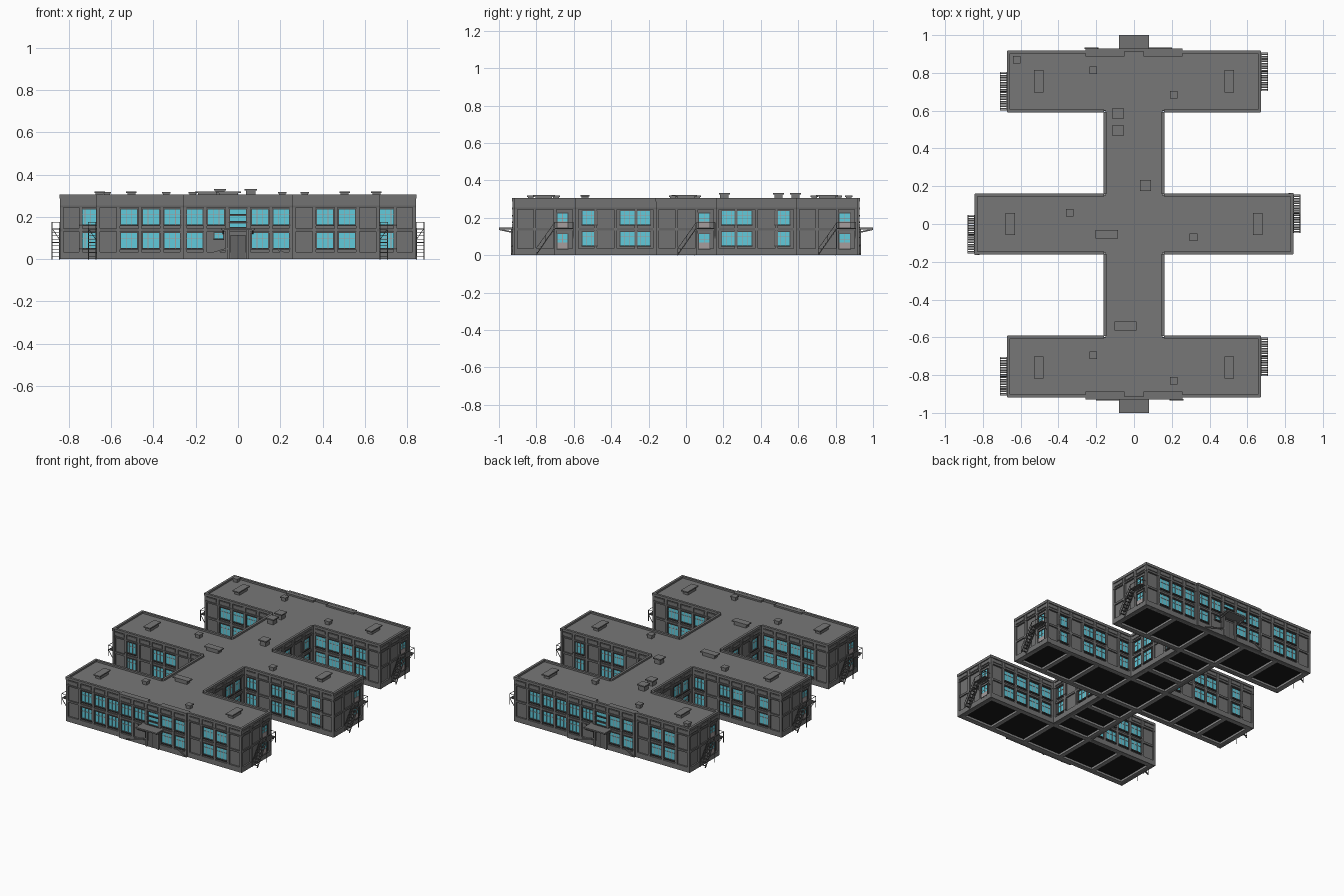
import bpy, bmesh
from mathutils import Matrix, Vector

cube = bpy.data.objects.get("Cube")
if cube:
    bpy.data.objects.remove(cube)


def material(name, rgb):
    m = bpy.data.materials.new(name)
    m.use_nodes = True
    m.diffuse_color = (*rgb, 1)
    bsdf = next(n for n in m.node_tree.nodes if n.type == 'BSDF_PRINCIPLED')
    bsdf.inputs["Base Color"].default_value = (*rgb, 1)
    bsdf.inputs["Roughness"].default_value = 0.9
    return m


wall = material("wall grey", (0.17, 0.17, 0.17))
roof = material("roof grey", (0.185, 0.185, 0.185))
trim = material("trim grey", (0.13, 0.13, 0.13))
dark = material("dark surround", (0.07, 0.07, 0.07))
glass = material("teal glass", (0.12, 0.6, 0.72))
frame = material("pale frame", (0.38, 0.34, 0.34))
black = material("underside black", (0.01, 0.01, 0.01))
beam = material("beam grey", (0.26, 0.26, 0.26))

# Each part gathers its boxes in one mesh
PARTS = {"walls": wall, "pilasters": wall, "plinth": wall, "string_courses": trim,
         "parapet": wall, "parapet_panels": wall, "window_surrounds": dark,
         "window_glass": glass, "window_mullions": frame, "door_panels": frame,
         "roof_deck": roof, "roof_vents": roof, "floor_underside": black,
         "floor_beams": beam, "canopies": wall, "entrance_ramps": wall,
         "entrance_doors": trim, "fire_stairs": trim}
meshes = {name: bmesh.new() for name in PARTS}
WORLD = Matrix.Identity(4)


def box(part, a, b, m=WORLD):
    a, b = Vector(a), Vector(b)
    scale = Matrix.Diagonal((*(b - a), 1))
    bmesh.ops.create_cube(meshes[part], size=1,
                          matrix=m @ Matrix.Translation((a + b) / 2) @ scale)


def bar(part, p, q, t, m=WORLD):
    p, q = Vector(p), Vector(q)
    d = q - p
    turn = d.to_track_quat('Z', 'Y').to_matrix().to_4x4()
    bmesh.ops.create_cube(meshes[part], size=1, matrix=m @ Matrix.Translation((p + q) / 2)
                          @ turn @ Matrix.Diagonal((t, t, d.length, 1)))


def face_frame(x, y, u, n, spin):
    """Local axes: along the wall, outward, up."""
    m = Matrix(((u[0], n[0], 0, x), (u[1], n[1], 0, y), (0, 0, 1, 0), (0, 0, 0, 1)))
    return spin @ m


def window(m, c, z0, z1, w=0.08, mullions=2, door=False):
    a, b = c - w / 2, c + w / 2
    box("window_glass", (a, -0.012, z0), (b, -0.008, z1), m)
    for u in (a, b):
        box("window_surrounds", (u - 0.002, -0.012, z0), (u + 0.002, -0.004, z1), m)
    box("window_surrounds", (a - 0.003, -0.012, z0 - 0.007), (b + 0.003, 0.001, z0), m)
    box("window_surrounds", (a - 0.003, -0.012, z1), (b + 0.003, -0.003, z1 + 0.004), m)
    for i in range(mullions):
        u = a + w * (i + 1) / (mullions + 1)
        box("window_mullions", (u - 0.0015, -0.01, z0), (u + 0.0015, -0.006, z1), m)
    if mullions:
        z = z0 + (z1 - z0) * 0.66
        box("window_mullions", (a, -0.01, z - 0.0012), (b, -0.006, z + 0.0012), m)
    if door:
        box("door_panels", (a, -0.01, z0), (b, -0.006, z0 + (z1 - z0) * 0.42), m)


def facade(m, length, bays, windows=(), doors=(), small=()):
    """Openings are given in bays from the start of the wall."""
    step = length / bays
    box("plinth", (0, -0.025, 0), (length, 0, 0.035), m)
    box("string_courses", (0, -0.012, 0.132), (length, -0.002, 0.146), m)
    box("string_courses", (0, -0.012, 0.244), (length, 0.001, 0.254), m)
    box("parapet", (0, -0.012, 0.254), (length, -0.005, 0.288), m)
    box("parapet", (0, -0.014, 0.288), (length, 0.002, 0.305), m)
    for i in range(bays + 1):
        u = min(max(i * step, 0.008), length - 0.008)
        box("pilasters", (u - 0.008, -0.012, 0.03), (u + 0.008, 0, 0.288), m)
    for i in range(bays):
        c = (i + 0.5) * step
        box("parapet_panels", (c - step * 0.36, -0.01, 0.262),
            (c + step * 0.36, 0, 0.282), m)
    for lower, z0, z1 in ((True, 0.052, 0.124), (False, 0.165, 0.235)):
        for i in windows:
            c = (i + 0.5) * step
            if lower and i in small:
                window(m, c + 0.012, 0.098, z1, 0.045, 1)
            else:
                window(m, c, z0, z1)
        for i in doors:
            window(m, (i + 0.5) * step, z0 - 0.017, z1 - 0.012, 0.06, 1, True)


def fire_stair(m, start):
    top, mid, end = 0.145, start + 0.1, start + 0.2
    # Steps, then a slatted landing
    for i in range(8):
        u, z = start + i * 0.0125, (i + 1) * top / 9
        box("fire_stairs", (u, 0.002, z - 0.003), (u + 0.008, 0.038, z), m)
        u = mid + i * 0.0125
        box("fire_stairs", (u, 0, top - 0.004), (u + 0.008, 0.038, top), m)
    for d in (0.002, 0.038):
        bar("fire_stairs", (start, d, 0), (mid, d, top), 0.005, m)
        bar("fire_stairs", (mid, d, top - 0.003), (end, d, top - 0.003), 0.005, m)
        bar("fire_stairs", (start, d, 0.035), (mid, d, top + 0.03), 0.0025, m)
        for u, z in ((start, 0), (start + 0.05, top / 2)):
            bar("fire_stairs", (u, d, z), (u, d, z + 0.035), 0.0025, m)
    bar("fire_stairs", (mid, 0.038, top + 0.03), (end, 0.038, top + 0.03), 0.0025, m)
    bar("fire_stairs", (end, 0, top + 0.03), (end, 0.038, top + 0.03), 0.0025, m)
    for u in (mid, end):
        bar("fire_stairs", (u, 0.038, 0.1 if u == end else 0), (u, 0.038, top + 0.03), 0.003, m)
        bar("fire_stairs", (u, 0, 0.09), (u, 0.038, top), 0.003, m)


# Solid masses: three cross wings and the spine, with floor and roof deck
OUTER, INNER, MID, SPINE = 0.917, 0.592, 0.16, 0.16
WING, LONG = 0.67, 0.842
masses = [(WING, -OUTER, -INNER), (LONG, -MID, MID), (WING, INNER, OUTER),
          (SPINE, -INNER - 0.02, -MID + 0.02), (SPINE, MID - 0.02, INNER + 0.02)]
for hx, y0, y1 in masses:
    g = 0.01
    gy = g if hx > SPINE else 0
    box("walls", (g - hx, y0 + gy, 0.018), (hx - g, y1 - gy, 0.286))
    box("roof_deck", (g - hx, y0 + gy, 0.286), (hx - g, y1 - gy, 0.293))
    box("floor_underside", (g - hx, y0 + gy, 0.014), (hx - g, y1 - gy, 0.018))
    if hx > SPINE:
        for x in (0.145, 0.41, 0.63):
            for s in (-1, 1):
                if x < hx - 0.1:
                    box("floor_beams", (s * x - 0.015, y0 + g, 0), (s * x + 0.015, y1 - g, 0.015))
        for y in (y0 + 0.02, y1 - 0.02):
            box("floor_beams", (0.02 - hx, y - 0.015, 0), (hx - 0.02, y + 0.015, 0.015))
        for s in (-1, 1):
            x = s * (hx - 0.02)
            box("floor_beams", (x - 0.015, y0 + 0.02, 0), (x + 0.015, y1 - 0.02, 0.015))
    else:
        for k in (0.33, 0.67):
            y = y0 + (y1 - y0) * k
            box("floor_beams", (-SPINE + g, y - 0.015, 0), (SPINE - g, y + 0.015, 0.015))
        for x in (-SPINE + 0.025, SPINE - 0.025):
            box("floor_beams", (x - 0.015, y0, 0), (x + 0.015, y1, 0.015))

X, Y = Vector((1, 0)), Vector((0, 1))
BAY = 2 * WING / 13
HALF = 2.5 * BAY
depth = OUTER - INNER

# The plan repeats when turned half round
for spin in (WORLD, Matrix.Rotation(3.14159265, 4, 'Z')):
    def at(x, y, u, n):
        return face_frame(x, y, u, n, spin)

    # Entrance front
    facade(at(-WING, -OUTER, X, -Y), 4 * BAY, 4, (1, 2, 3))
    facade(at(HALF, -OUTER, X, -Y), 4 * BAY, 4, (1, 2))
    m = at(-HALF, -OUTER - 0.011, X, -Y)
    box("walls", (0.002, -0.03, 0.004), (2 * HALF - 0.002, -0.01, 0.29), m)
    for a, b in ((0, HALF - 0.05), (HALF + 0.05, 2 * HALF)):
        box("parapet", (a, -0.04, 0.286), (b, -0.01, 0.304), m)
    facade(m, 2 * HALF, 5, (0, 1, 3, 4), (), (1,))
    for z0, z1 in ((0.152, 0.168), (0.18, 0.204), (0.214, 0.236)):
        window(m, HALF, z0, z1, 0.08, 0)
    box("entrance_doors", (HALF - 0.036, -0.012, 0), (HALF + 0.036, 0.002, 0.115), m)
    box("window_surrounds", (HALF - 0.002, 0, 0), (HALF + 0.002, 0.003, 0.115), m)

    # Entrance canopy and ramps
    box("canopies", (HALF - 0.08, -0.01, 0.138), (HALF + 0.08, 0.072, 0.147), m)
    for s in (-1, 1):
        bar("canopies", (HALF + s * 0.07, 0, 0.122), (HALF + s * 0.07, 0.07, 0.138), 0.008, m)
        box("canopies", (HALF + s * 0.045 - 0.006, 0, 0), (HALF + s * 0.045 + 0.006, 0.008, 0.138), m)
    bar("entrance_ramps", (HALF - 0.2, 0.003, 0.005), (HALF - 0.05, 0.003, 0.05), 0.008, m)
    bar("entrance_ramps", (HALF + 0.26, 0.003, 0.005), (HALF + 0.19, 0.003, 0.045), 0.008, m)

    # Courtyard walls
    for s in (-1, 1):
        facade(at(s * SPINE, -INNER, s * X, Y), WING - SPINE, 5, (0, 1, 2, 3))
        facade(at(s * SPINE, -MID, s * X, -Y), LONG - SPINE, 7, (0, 2, 3, 5.15))
        facade(at(SPINE, s * INNER, -s * Y, X), INNER - MID, 4, (0.2, 2.08, 2.84))

    # Wing ends with fire stairs
    for x, y in ((WING, -OUTER), (LONG, -MID), (WING, INNER)):
        m = at(x, y, Y, X)
        facade(m, depth, 3, (), (1.87,))
        fire_stair(m, 0.115)

# Roof vents: a stem with a wider cap
vents = [((-0.62, 0.87), (0.21, 0.685), (-0.215, 0.815), (-0.34, 0.06), (0.315, -0.07),
          (-0.215, -0.695), (0.21, -0.83)), ((-0.085, 0.585), (-0.085, 0.495), (0.06, 0.205)),
         ((-0.145, -0.055), (-0.045, -0.54)),
         [(s * x, y) for s in (-1, 1) for x, y in ((0.505, 0.755), (0.655, 0), (0.505, -0.76))]]
sizes = ((0.04, 0.04, 0.319), (0.058, 0.058, 0.332), (0.118, 0.046, 0.321), (0.05, 0.118, 0.321))
for spots, (w, d, top) in zip(vents, sizes):
    for x, y in spots:
        for k, z0, z1 in ((0.38, 0.29, top - 0.008), (0.5, top - 0.008, top)):
            box("roof_vents", (x - w * k, y - d * k, z0), (x + w * k, y + d * k, z1))

for name, bm in meshes.items():
    bmesh.ops.recalc_face_normals(bm, faces=bm.faces)
    me = bpy.data.meshes.new(name)
    bm.to_mesh(me)
    bm.free()
    me.materials.append(PARTS[name])
    bpy.context.scene.collection.objects.link(bpy.data.objects.new(name, me))
